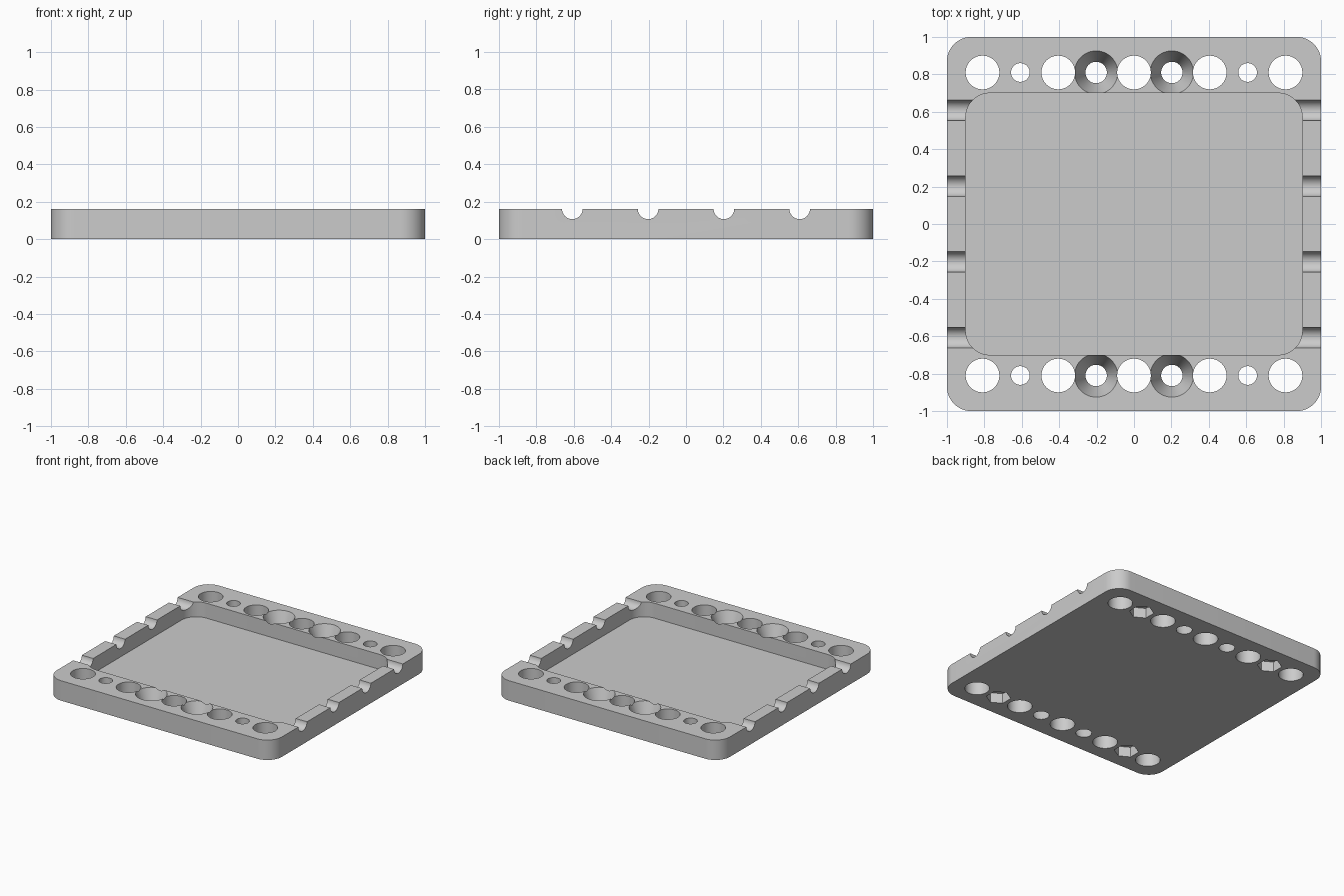
import bpy, bmesh, math
from mathutils import Matrix

if "Cube" in bpy.data.objects:
    bpy.data.objects.remove(bpy.data.objects["Cube"], do_unlink=True)

grey = bpy.data.materials.new("plain grey")
grey.use_nodes = True
colour = (0.6, 0.6, 0.6, 1)
grey.diffuse_color = colour
grey.node_tree.nodes["Principled BSDF"].inputs["Base Color"].default_value = colour

HEIGHT = 0.16
ROW = 0.81       # distance of the hole rows from the centre
PITCH = 0.2025   # hole spacing


def make_object(name, bm):
    mesh = bpy.data.meshes.new(name)
    bmesh.ops.recalc_face_normals(bm, faces=bm.faces)
    bm.to_mesh(mesh)
    bm.free()
    mesh.materials.append(grey)
    obj = bpy.data.objects.new(name, mesh)
    bpy.context.collection.objects.link(obj)
    return obj


def rounded_slab(name, half_x, half_y, radius, bottom, top, steps=12):
    bm = bmesh.new()
    ring = []
    for corner, (sx, sy) in enumerate([(1, 1), (-1, 1), (-1, -1), (1, -1)]):
        for i in range(steps + 1):
            a = math.radians(90) * (corner + i / steps)
            ring.append(bm.verts.new((sx * (half_x - radius) + radius * math.cos(a),
                                      sy * (half_y - radius) + radius * math.sin(a), bottom)))
    face = bm.faces.new(ring)
    side = bmesh.ops.extrude_face_region(bm, geom=[face])["geom"]
    verts = [v for v in side if isinstance(v, bmesh.types.BMVert)]
    bmesh.ops.translate(bm, verts=verts, vec=(0, 0, top - bottom))
    return make_object(name, bm)


def cone(name, r_bottom, r_top, length, matrix, segments=48):
    bm = bmesh.new()
    bmesh.ops.create_cone(bm, cap_ends=True, segments=segments, radius1=r_bottom,
                          radius2=r_top, depth=length, matrix=matrix)
    return make_object(name, bm)


def cut(body, cutter):
    mod = body.modifiers.new("cut", 'BOOLEAN')
    mod.operation = 'DIFFERENCE'
    mod.solver = 'EXACT'
    mod.object = cutter
    bpy.context.view_layer.objects.active = body
    bpy.ops.object.modifier_apply(modifier=mod.name)
    bpy.data.objects.remove(cutter, do_unlink=True)


# Tray body with its rounded recess
tray = rounded_slab("tray", 1, 1, 0.13, 0, HEIGHT)
cut(tray, rounded_slab("recess", 0.9, 0.7, 0.13, 0.04, HEIGHT + 0.1))

# Hole rows along the front and back rims
for y in (-ROW, ROW):
    for step in range(-4, 5):
        place = Matrix.Translation((step * PITCH, y, HEIGHT / 2))
        if step % 2 == 0:
            cut(tray, cone("large_hole", 0.09, 0.09, 0.4, place))
        elif abs(step) == 1:
            # Tapered screw hole, widest at the top
            cut(tray, cone("screw_hole", 0.057, 0.116, HEIGHT + 0.002, place))
        else:
            # Small hole with a hexagonal nut pocket underneath
            cut(tray, cone("small_hole", 0.05, 0.05, 0.4, place))
            pocket = Matrix.Translation((step * PITCH, y, 0))
            cut(tray, cone("nut_pocket", 0.09, 0.09, HEIGHT, pocket, 6))

# Round grooves across the side rims
for step in (-3, -1, 1, 3):
    place = Matrix.Translation((0, step * PITCH, HEIGHT + 0.002)) @ Matrix.Rotation(math.pi / 2, 4, 'Y')
    cut(tray, cone("groove", 0.055, 0.055, 3, place))

# Smooth curved walls, crisp rims
bpy.ops.object.select_all(action='DESELECT')
tray.select_set(True)
bpy.context.view_layer.objects.active = tray
bpy.ops.object.shade_smooth_by_angle(angle=math.radians(30))
